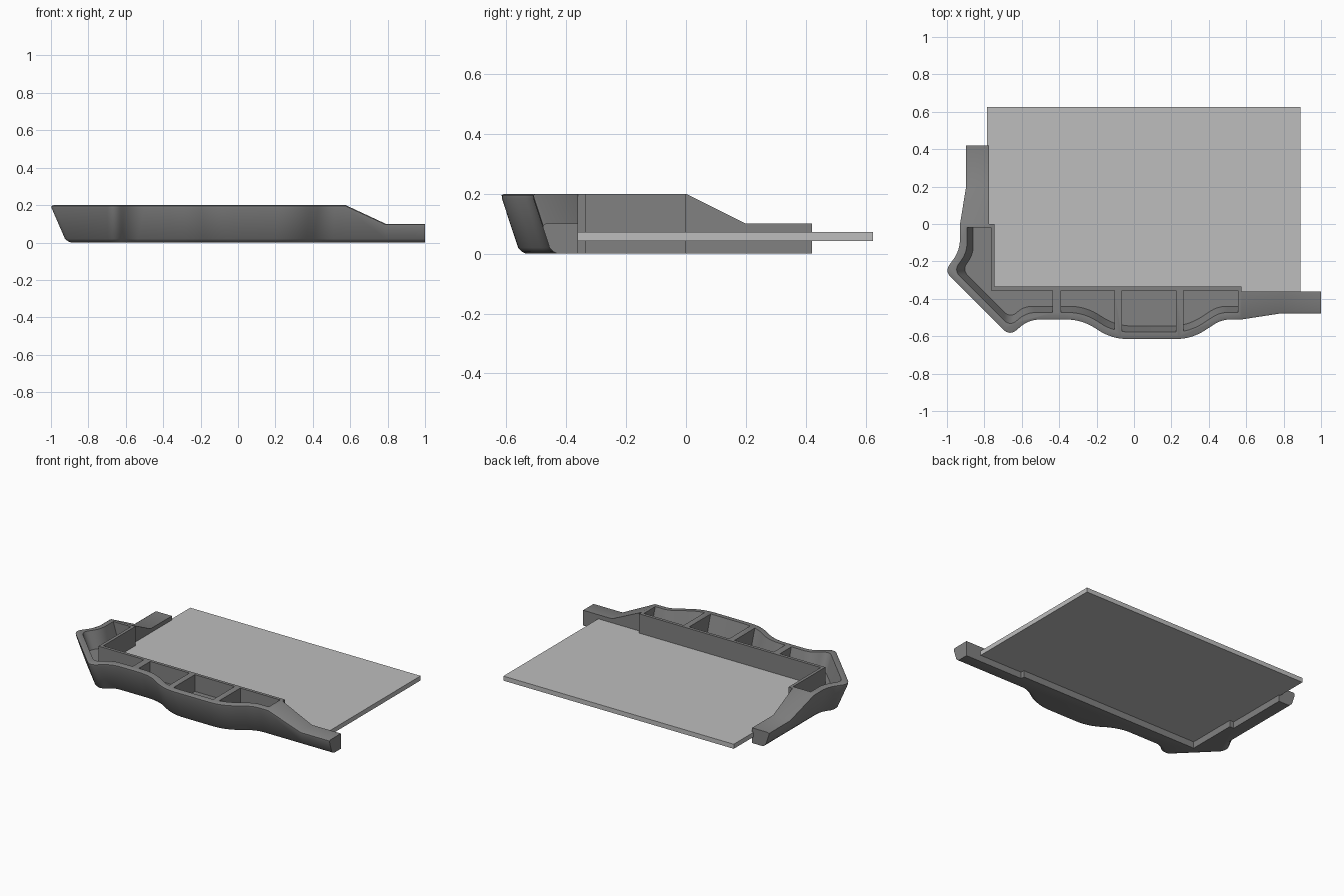
import bpy
import bmesh
from mathutils import Vector

if "Cube" in bpy.data.objects:
    bpy.data.objects.remove(bpy.data.objects["Cube"], do_unlink=True)


def material(name, value):
    m = bpy.data.materials.new(name)
    m.use_nodes = True
    col = (value, value, value, 1)
    m.diffuse_color = col
    m.node_tree.nodes["Principled BSDF"].inputs["Base Color"].default_value = col
    return m


dark_grey = material("mid grey", 0.22)
light_grey = material("light grey", 0.51)
DRAFT = 0.33  # inward lean of the outer wall per unit of depth


def offset(points, insets):
    """Move each waypoint inward along its mitre."""
    pts = [Vector(p[:2]) for p in points]
    out = []
    for i, p in enumerate(pts):
        dirs = []
        if i > 0:
            dirs.append((p - pts[i - 1]).normalized())
        if i < len(pts) - 1:
            dirs.append((pts[i + 1] - p).normalized())
        normals = [Vector((d.y, -d.x)) for d in dirs]
        n = sum(normals, Vector((0, 0))).normalized()
        out.append(p + n * insets[i] / n.dot(normals[0]))
    return out


def rounded(pts, sizes, zs, steps=8):
    """Replace corners that have a rounding size with short curves."""
    out = []
    for i, p in enumerate(pts):
        if sizes[i] == 0:
            out.append((p.x, p.y, zs[i]))
            continue
        a, b = pts[i - 1] - p, pts[i + 1] - p
        d = min(sizes[i], 0.46 * a.length, 0.46 * b.length)
        a, b = p + a.normalized() * d, p + b.normalized() * d
        for k in range(steps + 1):
            t = k / steps
            q = a * (1 - t) ** 2 + p * (2 * t * (1 - t)) + b * t * t
            out.append((q.x, q.y, zs[i]))
    return out


def loft(name, rings, caps, mat):
    bm = bmesh.new()
    vr = [[bm.verts.new(c) for c in ring] for ring in rings]
    n = len(vr[0])
    for lo, hi in zip(vr, vr[1:]):
        for i in range(n):
            j = (i + 1) % n
            bm.faces.new((lo[i], lo[j], hi[j], hi[i]))
    bm.faces.new(vr[0])
    for cap in caps:
        bm.faces.new([vr[-1][i] for i in cap])
    bmesh.ops.recalc_face_normals(bm, faces=bm.faces)
    me = bpy.data.meshes.new(name)
    bm.to_mesh(me)
    bm.free()
    me.materials.append(mat)
    ob = bpy.data.objects.new(name, me)
    bpy.context.collection.objects.link(ob)
    return ob


def box(name, x, y, z, mat):
    rings = [[(x[0], y[0], h), (x[1], y[0], h), (x[1], y[1], h), (x[0], y[1], h)] for h in z]
    return loft(name, rings, [range(4)], mat)


def cut(target, cutter):
    mod = target.modifiers.new("cut", "BOOLEAN")
    mod.operation = "DIFFERENCE"
    mod.solver = "EXACT"
    mod.object = cutter
    bpy.context.view_layer.objects.active = target
    bpy.ops.object.modifier_apply(modifier=mod.name)
    bpy.data.objects.remove(cutter, do_unlink=True)


# Outer outline at full height: x, y, corner rounding
wave = [(0.47, -0.515, 0.095), (0.31, -0.62, 0.09), (-0.12, -0.62, 0.09),
        (-0.28, -0.515, 0.095), (-0.56, -0.515, 0.08), (-0.665, -0.605, 0.05),
        (-1.018, -0.252, 0.045), (-0.935, -0.14, 0.075)]
outer = ([(1, -0.515, 0), (0.79, -0.515, 0), (0.575, -0.515, 0)] + wave
         + [(-0.935, 0, 0), (-0.935, 0.2, 0), (-0.935, 0.42, 0)])
outer_top = [0.1, 0.1] + [0.2] * (len(wave) + 2) + [0.1, 0.1]

# Inner outline: x, y, top height
inner = [(-0.775, 0.42, 0.1), (-0.775, 0.2, 0.1), (-0.775, 0, 0.2),
         (-0.745, 0, 0.2), (-0.745, -0.335, 0.2), (0.575, -0.335, 0.2),
         (0.575, -0.36, 0.2), (0.79, -0.36, 0.1), (1, -0.36, 0.1)]

# Wall levels: (height from bottom or below top, extra inset for the rounded edges)
levels = [(0, 0, 0.02), (0, 0.006, 0.008), (0, 0.02, 0),
          (1, -0.016, 0), (1, -0.005, 0.003), (1, 0, 0.014)]
rings = []
for from_top, dz, extra in levels:
    zs = [h * from_top + dz for h in outer_top]
    pts = offset(outer, [(0.2 - z) * DRAFT + extra for z in zs])
    ring = rounded(pts, [p[2] for p in outer], zs)
    n = len(ring)
    rings.append(ring + [(x, y, h * from_top + dz) for x, y, h in inner])

caps = [(0, 1, n + 7, n + 8), (1, 2, n + 6, n + 7),
        list(range(2, n - 2)) + list(range(n + 2, n + 7)),
        (n - 3, n - 2, n + 1, n + 2), (n - 2, n - 1, n, n + 1)]
frame = loft("bumper_frame", rings, caps, dark_grey)

# Hollow pockets, separated by three ribs
pocket_line = [(0.555, -0.515, 0)] + wave + [(-0.935, -0.02, 0)]
pocket_rings = []
for z in (0.09, 0.25):
    pts = offset(pocket_line, [0.042 + (0.2 - z) * 0.3] * len(pocket_line))
    ring = rounded(pts, [p[2] for p in pocket_line], [z] * len(pocket_line))
    pocket_rings.append(ring + [(-0.765, -0.02, z), (-0.765, -0.355, z), (0.555, -0.355, z)])
pockets = loft("pocket_cutter", pocket_rings, [range(len(pocket_rings[0]))], dark_grey)
pockets.hide_render = True
for x in ((-0.435, -0.39), (-0.105, -0.065), (0.225, 0.265)):
    cut(pockets, box("rib_space", x, (-0.8, -0.2), (0, 0.4), dark_grey))
cut(frame, pockets)

# Flat panel held by the frame
box("panel", (-0.785, 0.89), (-0.36, 0.625), (0.043, 0.073), light_grey)

bpy.ops.object.select_all(action="DESELECT")
frame.select_set(True)
bpy.context.view_layer.objects.active = frame
bpy.ops.object.shade_smooth_by_angle(angle=0.6)
